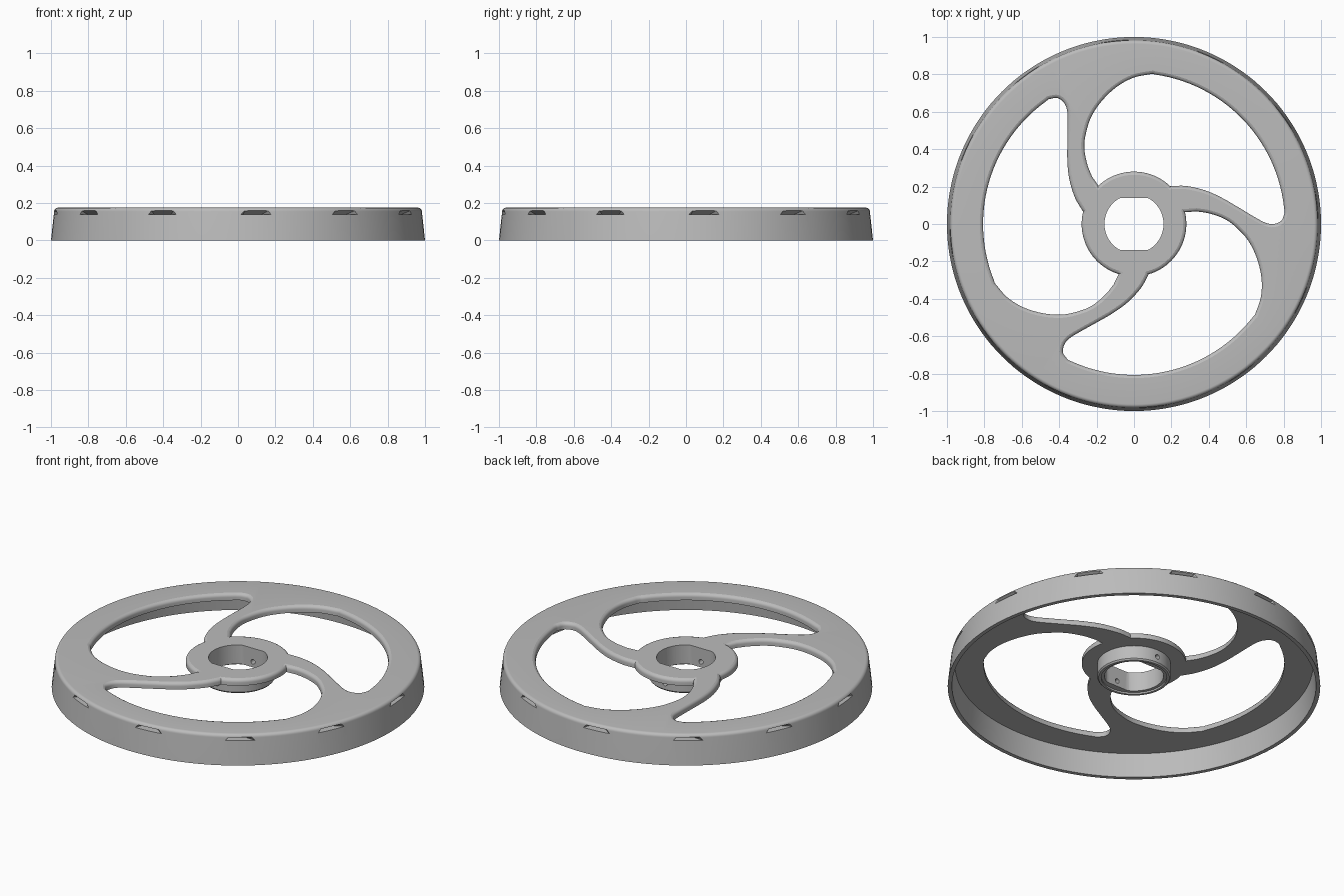
import bpy, bmesh
from math import sin, cos, pi, radians, hypot
from mathutils import Matrix, Vector

if "Cube" in bpy.data.objects:
    bpy.data.objects.remove(bpy.data.objects["Cube"])

TOP, UNDER, COLLAR_BASE = 0.175, 0.137, 0.052
FILLET = 0.02

metal = bpy.data.materials.new("satin_grey")
metal.use_nodes = True
grey = (0.5, 0.5, 0.5, 1)
metal.diffuse_color = grey
metal.node_tree.nodes["Principled BSDF"].inputs["Base Color"].default_value = grey


def make(name, bm):
    bmesh.ops.recalc_face_normals(bm, faces=bm.faces)
    mesh = bpy.data.meshes.new(name)
    bm.to_mesh(mesh)
    bm.free()
    mesh.materials.append(metal)
    ob = bpy.data.objects.new(name, mesh)
    bpy.context.collection.objects.link(ob)
    return ob


def arc(radius, start, end, n):
    """Points on a circle about the axis, angles in degrees."""
    angles = [radians(start + (end - start) * i / n) for i in range(n + 1)]
    return [Vector((radius * cos(a), radius * sin(a))) for a in angles]


def smooth_path(points, n=5):
    """Smooth curve through a few points."""
    p = [Vector(q) for q in points]
    p = [2 * p[0] - p[1]] + p + [2 * p[-1] - p[-2]]
    out = []
    for a, b, c, d in zip(p, p[1:], p[2:], p[3:]):
        for i in range(n):
            t = i / n
            out.append(0.5 * (2 * b + (c - a) * t + (2 * a - 5 * b + 4 * c - d) * t * t
                              + (3 * b - a - 3 * c + d) * t ** 3))
    return out + [p[-2]]


def expand(loop, dist):
    """Offset a counter-clockwise loop outward with mitred corners."""
    out = []
    for i, p in enumerate(loop):
        e1 = (p - loop[i - 1]).normalized()
        e2 = (loop[(i + 1) % len(loop)] - p).normalized()
        n1, n2 = Vector((e1.y, -e1.x)), Vector((e2.y, -e2.x))
        out.append(p + (n1 + n2) * dist / (1 + n1.dot(n2)))
    return out


def add_loft(bm, layers, turn=0):
    """Closed solid through stacked (loop, height) layers."""
    spin = Matrix.Rotation(turn, 3, "Z")
    rings = [[bm.verts.new(spin @ Vector((p.x, p.y, z))) for p in loop] for loop, z in layers]
    for low, high in zip(rings, rings[1:]):
        for i in range(len(low)):
            bm.faces.new((low[i - 1], low[i], high[i], high[i - 1]))
    bm.faces.new(rings[0][::-1])
    bm.faces.new(rings[-1])


# Wheel body: lathed disc with thin tapered skirt and central collar
profile = [(0, COLLAR_BASE), (0.19, COLLAR_BASE), (0.197, 0.06), (0.197, UNDER),
           (0.962, UNDER), (0.977, 0), (1, 0)]
for i in range(7):
    a = i / 6 * pi / 2
    profile.append((0.963 + FILLET * cos(a), TOP - FILLET + FILLET * sin(a)))
profile.append((0, TOP))
bm = bmesh.new()
verts = [bm.verts.new((r, 0, z)) for r, z in profile]
edges = [bm.edges.new(pair) for pair in zip(verts, verts[1:])]
bmesh.ops.spin(bm, geom=verts + edges, cent=(0, 0, 0), axis=(0, 0, 1),
               angle=2 * pi, steps=144)
bmesh.ops.remove_doubles(bm, verts=bm.verts, dist=0.0001)
wheel = make("spoked_wheel", bm)

# Three window cutters, flared at the top to round the spoke edges
hub = arc(0.28, 133, 46, 20)
spoke_edge = smooth_path([(0.2, 0.203), (0.28, 0.203), (0.38, 0.18), (0.47, 0.14),
                          (0.56, 0.088), (0.64, 0.04), (0.70, 0.008), (0.745, 0),
                          (0.787, 0.017), (0.806, 0.06)])
rim = arc(0.807, 6, 82, 28)
inner_edge = smooth_path([(0.1, 0.803), (0, 0.783), (-0.09, 0.735), (-0.17, 0.66),
                          (-0.23, 0.57), (-0.26, 0.47), (-0.265, 0.40),
                          (-0.25, 0.32), (-0.225, 0.255)])
window = hub + spoke_edge + rim + inner_edge
layers = [(window, -0.1)]
for i in range(6):
    a = i / 5 * radians(80)
    layers.append((expand(window, FILLET * (1 - cos(a))), TOP - FILLET + FILLET * sin(a)))
layers.append((expand(window, FILLET), TOP + 0.002))
bm = bmesh.new()
for k in range(3):
    add_loft(bm, layers, k * 2 * pi / 3)
cutters = [make("window_cutter", bm)]

# Bore with two flats, and a shallow counterbore under the collar
bore = [Vector((p.x, max(-0.14, min(0.14, p.y)))) for p in arc(0.158, 0, 360, 72)[:-1]]
bm = bmesh.new()
add_loft(bm, [(bore, 0), (bore, 0.3)])
cutters.append(make("bore_cutter", bm))
bm = bmesh.new()
step = arc(0.176, 0, 360, 72)[:-1]
add_loft(bm, [(step, 0), (step, COLLAR_BASE + 0.01)])
cutters.append(make("counterbore_cutter", bm))

# Set-screw holes through the collar
bm = bmesh.new()
bmesh.ops.create_cone(bm, cap_ends=True, segments=16, radius1=0.014, radius2=0.014, depth=0.5,
                      matrix=Matrix.Translation((0, 0, 0.095)) @ Matrix.Rotation(pi / 2, 4, "X"))
cutters.append(make("screw_hole_cutter", bm))

# Twelve wedge notches around the rim
bm = bmesh.new()
for k in range(12):
    turn = Matrix.Rotation(radians(6 + 30 * k), 3, "Z")
    corners = [(1.01, -0.1, 0.14), (1.01, 0.11, 0.14), (1.01, -0.07, 0.174), (1.01, 0.08, 0.174),
               (0.945, -0.07, 0.14), (0.945, 0.03, 0.14)]
    hull = [bm.verts.new(turn @ Vector(c)) for c in corners]
    bmesh.ops.convex_hull(bm, input=hull)
cutters.append(make("notch_cutter", bm))

# Apply the cuts and remove the cutters
bpy.context.view_layer.objects.active = wheel
for cutter in cutters:
    cutter.hide_render = True
    mod = wheel.modifiers.new(cutter.name, "BOOLEAN")
    mod.operation, mod.solver, mod.object = "DIFFERENCE", "EXACT", cutter
    bpy.ops.object.modifier_apply(modifier=mod.name)
    bpy.data.objects.remove(cutter)

bpy.ops.object.select_all(action="DESELECT")
wheel.select_set(True)
bpy.ops.object.shade_smooth_by_angle(angle=radians(30))
